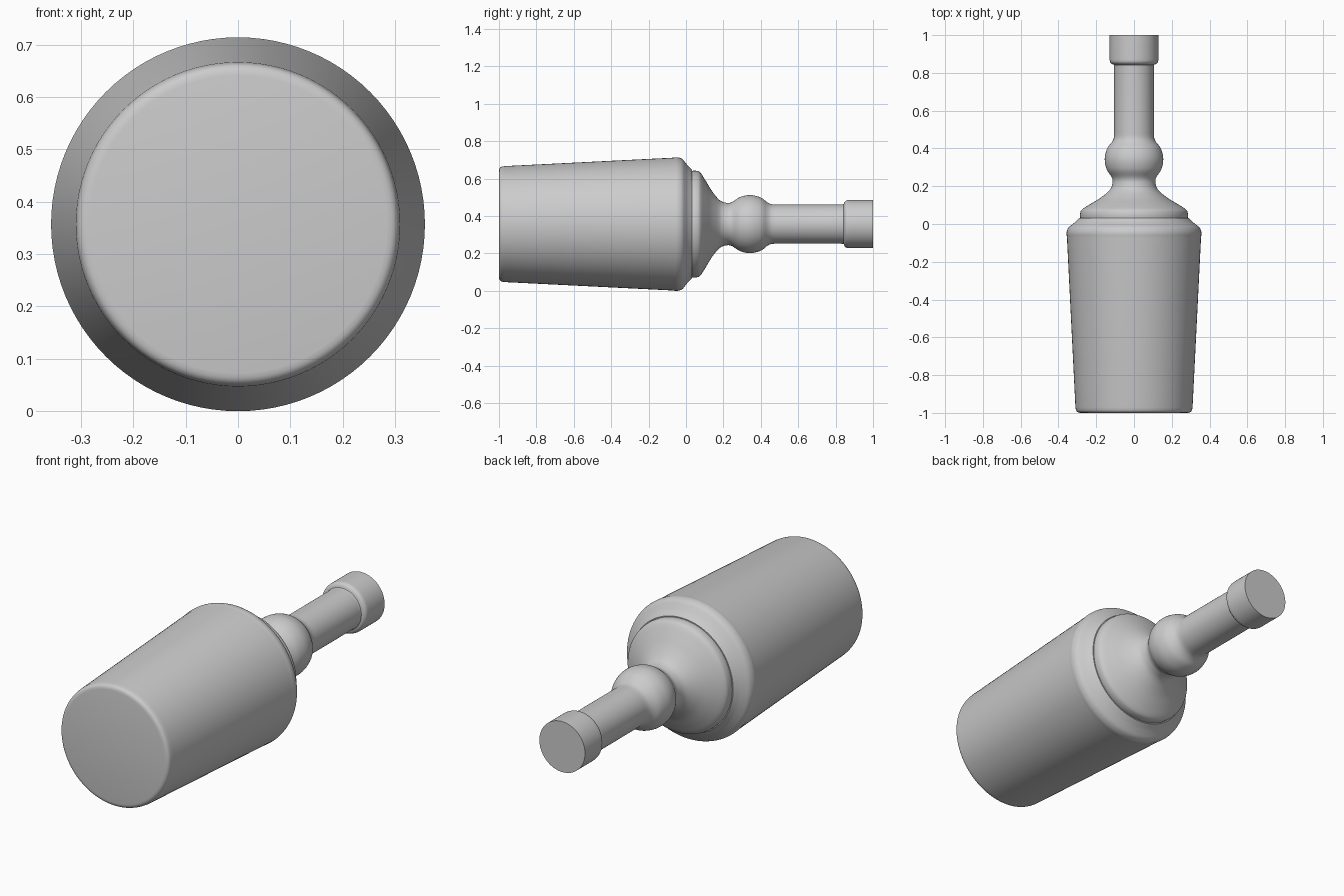
import bpy, bmesh, math

cube = bpy.data.objects.get("Cube")
if cube:
    bpy.data.objects.remove(cube)

AXIS_Z = 0.357
SIDES = 96

grey = bpy.data.materials.new("plain_grey")
grey.use_nodes = True
colour = (0.6, 0.6, 0.6, 1)
grey.diffuse_color = colour
grey.node_tree.nodes["Principled BSDF"].inputs["Base Color"].default_value = colour


def curve(points, steps=5):
    """Smooth path through (y, radius) points."""
    out = []
    for i in range(len(points) - 1):
        a, b = points[max(i - 1, 0)], points[i]
        c, d = points[i + 1], points[min(i + 2, len(points) - 1)]
        for s in range(steps):
            t = s / steps
            out.append(tuple(
                0.5 * (2 * q + (r - p) * t + (2 * p - 5 * q + 4 * r - w) * t ** 2
                       + (3 * q - p - 3 * r + w) * t ** 3)
                for p, q, r, w in zip(a, b, c, d)))
    return out + [points[-1]]


def lathe(name, profile):
    """Spin a (y, radius) profile about the lengthwise axis."""
    bm = bmesh.new()
    rings = []
    for y, r in profile:
        rings.append([bm.verts.new((r * math.cos(a), y, AXIS_Z + r * math.sin(a)))
                      for a in (math.tau * k / SIDES for k in range(SIDES))])
    for a, b in zip(rings, rings[1:]):
        for k in range(SIDES):
            n = (k + 1) % SIDES
            bm.faces.new((a[k], a[n], b[n], b[k]))
    bm.faces.new(rings[0])
    bm.faces.new(rings[-1])
    bmesh.ops.recalc_face_normals(bm, faces=bm.faces)
    mesh = bpy.data.meshes.new(name)
    bm.to_mesh(mesh)
    bm.free()
    mesh.materials.append(grey)
    obj = bpy.data.objects.new(name, mesh)
    bpy.context.collection.objects.link(obj)
    bpy.ops.object.select_all(action="DESELECT")
    obj.select_set(True)
    bpy.context.view_layer.objects.active = obj
    bpy.ops.object.shade_smooth_by_angle(angle=math.radians(35))


# Tapered body with a softened base, rounded top edge and crease
base = curve([(-1, 0.285), (-0.997, 0.297), (-0.988, 0.306), (-0.97, 0.31)], 3)
rim = curve([(-0.07, 0.355), (-0.045, 0.357), (-0.02, 0.348), (-0.002, 0.327),
             (0.012, 0.31), (0.033, 0.29)])
# Shoulder sweeping up to the bulb and neck
shoulder = curve([(0.033, 0.285), (0.055, 0.285), (0.077, 0.275), (0.105, 0.232),
                  (0.14, 0.175), (0.18, 0.128), (0.215, 0.114), (0.245, 0.117),
                  (0.29, 0.145), (0.345, 0.155), (0.4, 0.142), (0.435, 0.116),
                  (0.46, 0.106), (0.5, 0.105)])
# Collar around the mouth
collar = curve([(0.83, 0.105), (0.843, 0.107), (0.847, 0.117), (0.858, 0.127),
                (0.875, 0.129)], 3)

lathe("bottle", base + rim + shoulder + collar + [(1, 0.129)])
